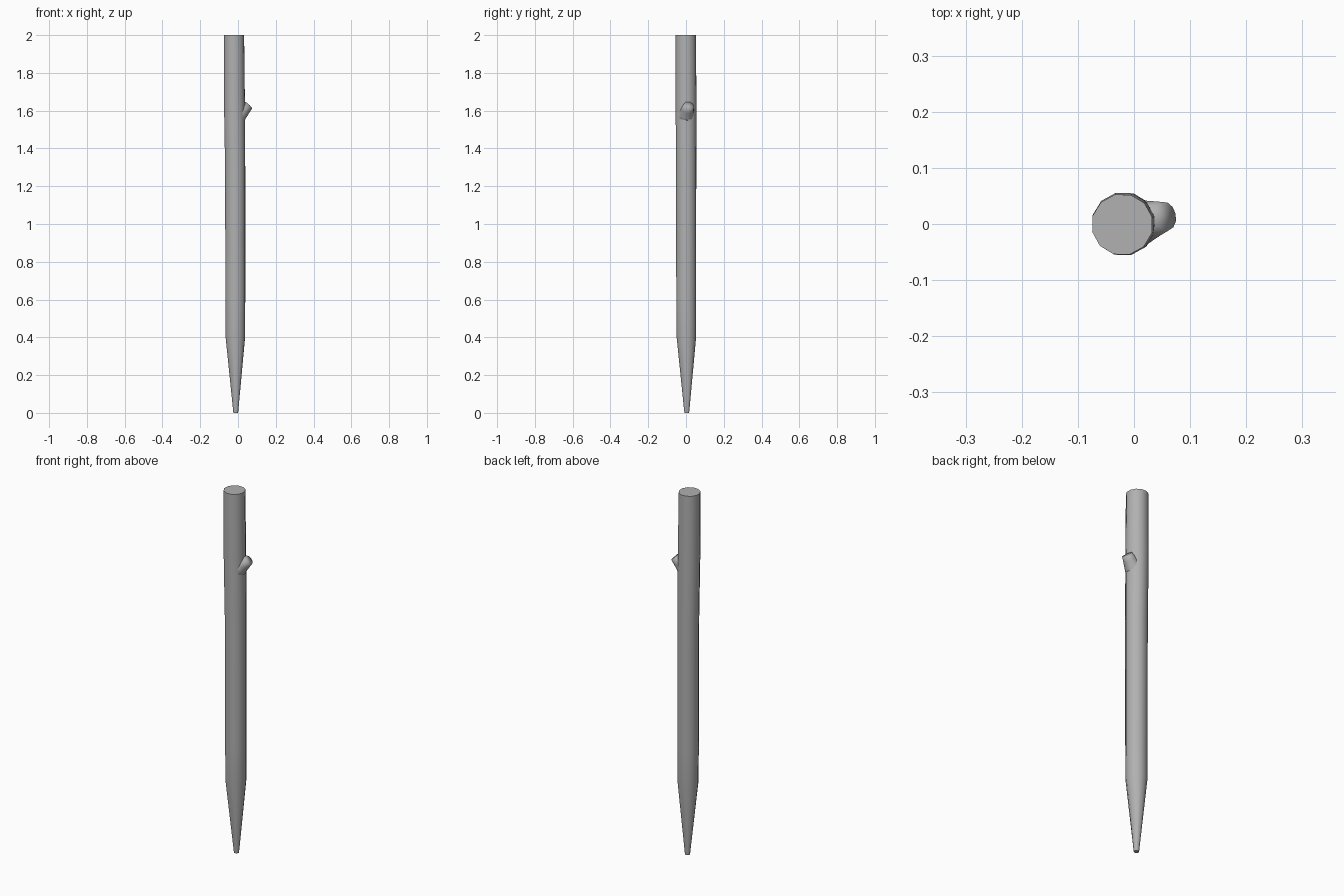
import bpy, bmesh, math
from mathutils import Vector

if "Cube" in bpy.data.objects:
    bpy.data.objects.remove(bpy.data.objects["Cube"])

wood = bpy.data.materials.new("grey_wood")
wood.diffuse_color = (0.44, 0.44, 0.44, 1)
wood.use_nodes = True
wood.node_tree.nodes["Principled BSDF"].inputs["Base Color"].default_value = wood.diffuse_color


def tube(name, rings, axis, sides, spin=0.0, sharp=40):
    """Loft capped round sections (x, y, z, radius), all square to axis."""
    bm = bmesh.new()
    rot = Vector(axis).to_track_quat('Z', 'Y')
    loops = []
    for x, y, z, r in rings:
        loop = []
        for i in range(sides):
            a = spin + 2 * math.pi * i / sides
            p = rot @ Vector((r * math.cos(a), r * math.sin(a), 0))
            loop.append(bm.verts.new(Vector((x, y, z)) + p))
        loops.append(loop)
    for lo, hi in zip(loops, loops[1:]):
        for i in range(sides):
            j = (i + 1) % sides
            bm.faces.new((lo[i], lo[j], hi[j], hi[i]))
    bm.faces.new(loops[0][::-1])
    bm.faces.new(loops[-1])
    mesh = bpy.data.meshes.new(name)
    bm.to_mesh(mesh)
    bm.free()
    mesh.materials.append(wood)
    obj = bpy.data.objects.new(name, mesh)
    bpy.context.collection.objects.link(obj)
    bpy.ops.object.select_all(action='DESELECT')
    obj.select_set(True)
    bpy.context.view_layer.objects.active = obj
    bpy.ops.object.shade_smooth_by_angle(angle=math.radians(sharp))
    return obj


# Slightly crooked pole with a sharpened foot
tube("stake", [
    (-0.012, 0.004, 0.00, 0.013),
    (-0.014, 0.002, 0.40, 0.053),
    (-0.014, 0.001, 0.60, 0.054),
    (-0.015, 0.001, 1.30, 0.055),
    (-0.019, 0.000, 1.66, 0.057),
    (-0.021, -0.001, 2.00, 0.055),
], (0, 0, 1), 12, 0.24)

# Cut-off twig, flaring into the pole and softly shaded over its end
tube("branch_stub", [
    (-0.020, -0.002, 1.540, 0.052),
    (0.013, 0.003, 1.588, 0.041),
    (0.035, 0.009, 1.609, 0.033),
    (0.056, 0.014, 1.629, 0.026),
], (0.68, 0.16, 0.72), 12, 0.0, 120)
